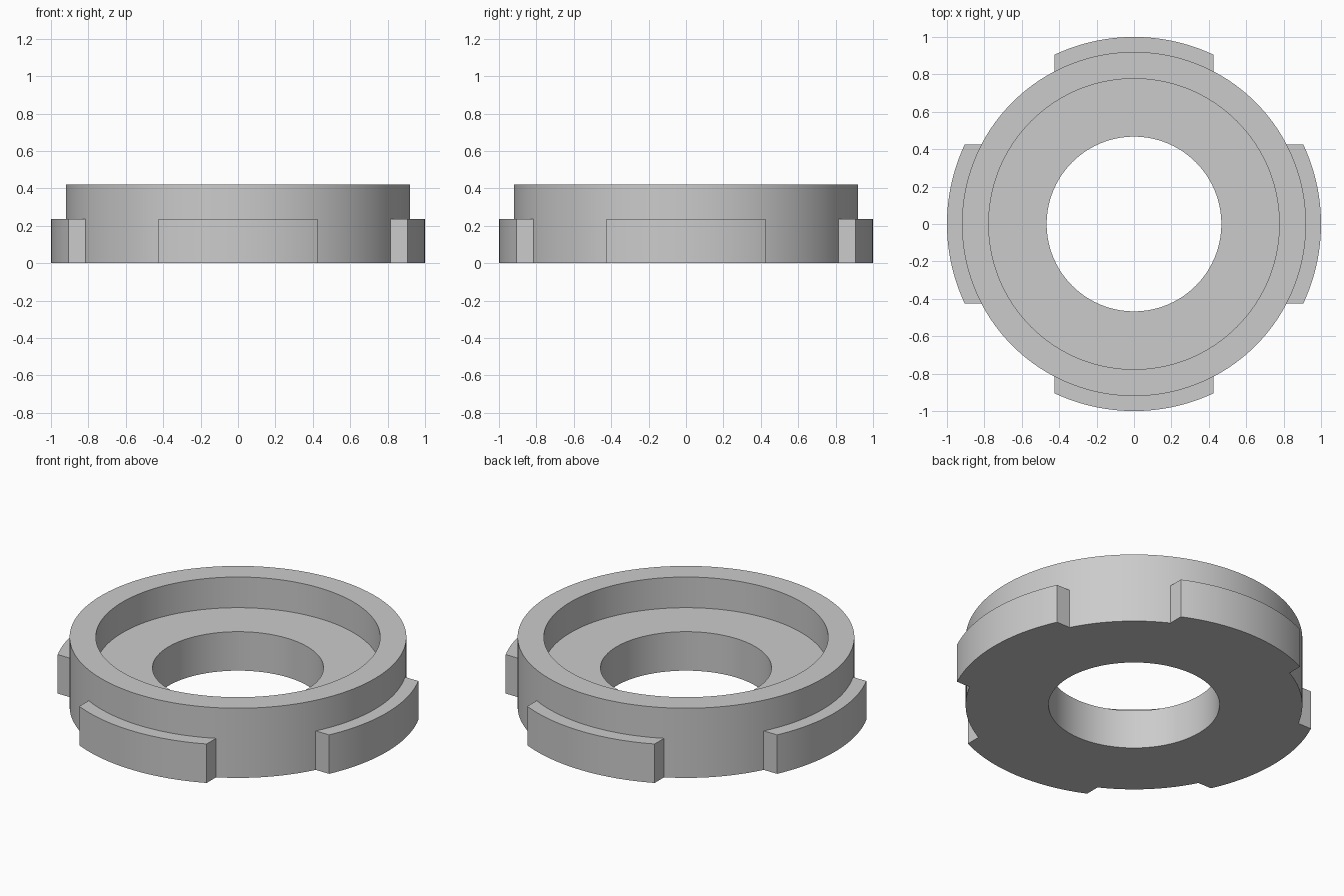
import bpy, bmesh, math
from mathutils import Matrix

cube = bpy.data.objects.get("Cube")
if cube:
    bpy.data.objects.remove(cube, do_unlink=True)

HEIGHT, STEP = 0.42, 0.235            # full height; tab top and recess floor
R_TAB, R_BODY, R_RECESS, R_HOLE = 1.0, 0.92, 0.777, 0.467
HALF_TAB = 0.425

grey = bpy.data.materials.new("plain_grey")
grey.use_nodes = True
colour = (0.6, 0.6, 0.6, 1)
grey.diffuse_color = colour
grey.node_tree.nodes["Principled BSDF"].inputs["Base Color"].default_value = colour


def finish(name, bm):
    """Turn a bmesh into a smooth shaded object with sharp corners."""
    bmesh.ops.recalc_face_normals(bm, faces=bm.faces)
    mesh = bpy.data.meshes.new(name)
    bm.to_mesh(mesh)
    bm.free()
    mesh.materials.append(grey)
    obj = bpy.data.objects.new(name, mesh)
    bpy.context.collection.objects.link(obj)
    bpy.ops.object.select_all(action="DESELECT")
    obj.select_set(True)
    bpy.context.view_layer.objects.active = obj
    bpy.ops.object.shade_smooth_by_angle(angle=math.radians(30))


# Ring body: stepped profile spun around z
bm = bmesh.new()
profile = [(R_HOLE, 0), (R_BODY, 0), (R_BODY, HEIGHT),
           (R_RECESS, HEIGHT), (R_RECESS, STEP), (R_HOLE, STEP)]
verts = [bm.verts.new((r, 0, z)) for r, z in profile]
edges = [bm.edges.new((v, verts[i - 1])) for i, v in enumerate(verts)]
bmesh.ops.spin(bm, geom=verts + edges, cent=(0, 0, 0), axis=(0, 0, 1),
               angle=math.tau, steps=160, use_merge=True)
bmesh.ops.remove_doubles(bm, verts=bm.verts, dist=1e-4)
finish("ring_body", bm)


# Four locking tabs: parallel-sided arc plates set just into the body
def arc(radius, steps=24):
    end = math.asin(HALF_TAB / radius)
    angles = [end * (2 * i / steps - 1) for i in range(steps + 1)]
    return [(radius * math.sin(a), -radius * math.cos(a)) for a in angles]


for index, side in enumerate(("front", "left", "back", "right")):
    bm = bmesh.new()
    inner, outer = [[bm.verts.new((x, y, 0)) for x, y in arc(r)]
                    for r in (R_BODY - 0.004, R_TAB)]
    strip = [bm.faces.new((inner[i], outer[i], outer[i + 1], inner[i + 1]))
             for i in range(len(inner) - 1)]
    top = bmesh.ops.extrude_face_region(bm, geom=strip, use_keep_orig=True)
    bmesh.ops.translate(bm, vec=(0, 0, STEP), verts=[
        g for g in top["geom"] if isinstance(g, bmesh.types.BMVert)])
    bm.transform(Matrix.Rotation(index * math.pi / 2, 4, "Z"))
    finish(side + "_tab", bm)
